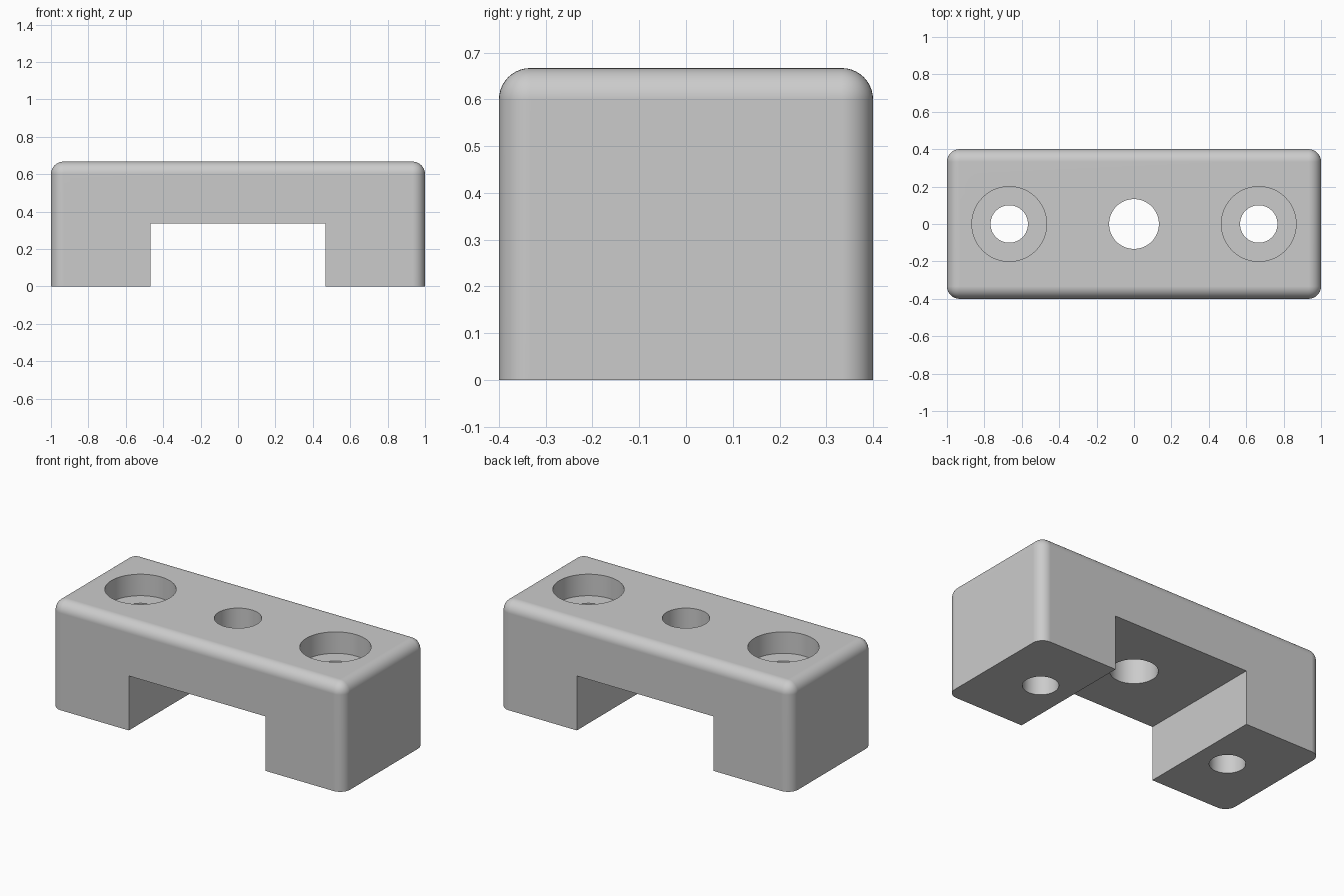
import bpy
import bmesh

if "Cube" in bpy.data.objects:
    bpy.data.objects.remove(bpy.data.objects["Cube"], do_unlink=True)

LENGTH, WIDTH, HEIGHT = 2.0, 0.8, 0.667
FILLET = 0.067
SLOT_HALF, SLOT_TOP = 0.467, 0.337
SCREW_X, SCREW_R = 0.667, 0.1
SINK_R, SINK_DEPTH = 0.2, 0.133
CENTRE_R = 0.133

# Single grey material
grey = bpy.data.materials.new("plain grey")
grey.use_nodes = True
colour = (0.6, 0.6, 0.6, 1)
grey.diffuse_color = colour
grey.node_tree.nodes["Principled BSDF"].inputs["Base Color"].default_value = colour


def add_box(name, x, y, z0, z1):
    """Box centred on the z axis with half sizes x, y."""
    bpy.ops.mesh.primitive_cube_add(size=2, location=(0, 0, (z0 + z1) / 2))
    ob = bpy.context.object
    ob.name = name
    ob.scale = (x, y, (z1 - z0) / 2)
    bpy.ops.object.transform_apply()
    ob.data.materials.append(grey)
    return ob


def add_bore(name, x, radius, z0, z1):
    """Upright cylinder for cutting a hole."""
    bpy.ops.mesh.primitive_cylinder_add(
        vertices=64, radius=radius, depth=z1 - z0, location=(x, 0, (z0 + z1) / 2))
    ob = bpy.context.object
    ob.name = name
    ob.data.materials.append(grey)
    return ob


# Bridge block, rounded on the upright and top edges
body = add_box("bridge_block", LENGTH / 2, WIDTH / 2, 0, HEIGHT)
bm = bmesh.new()
bm.from_mesh(body.data)
rounded = [e for e in bm.edges if max(v.co.z for v in e.verts) > HEIGHT / 2]
bmesh.ops.bevel(bm, geom=rounded, offset=FILLET, segments=10,
                profile=0.5, affect='EDGES')
bm.to_mesh(body.data)
bm.free()

# Cutters: underside slot, centre hole, countersunk screw holes
cutters = [
    add_box("slot_cutter", SLOT_HALF, WIDTH, -1, SLOT_TOP),
    add_bore("centre_hole_cutter", 0, CENTRE_R, -1, 1),
]
for side, sign in (("left", 1), ("right", -1)):
    x = sign * SCREW_X
    cutters.append(add_bore(side + "_screw_cutter", x, SCREW_R, -1, 1))
    cutters.append(add_bore(side + "_counterbore_cutter", x, SINK_R,
                            HEIGHT - SINK_DEPTH, 1))

bpy.ops.object.select_all(action='DESELECT')
body.select_set(True)
bpy.context.view_layer.objects.active = body
for cutter in cutters:
    mod = body.modifiers.new(cutter.name, 'BOOLEAN')
    mod.operation = 'DIFFERENCE'
    mod.solver = 'EXACT'
    mod.object = cutter
    bpy.ops.object.modifier_apply(modifier=mod.name)
    bpy.data.objects.remove(cutter, do_unlink=True)

# Smooth fillets and bores, flat large faces
bpy.ops.object.shade_smooth_by_angle()
normals = body.modifiers.new("flat face normals", 'WEIGHTED_NORMAL')
normals.keep_sharp = True
